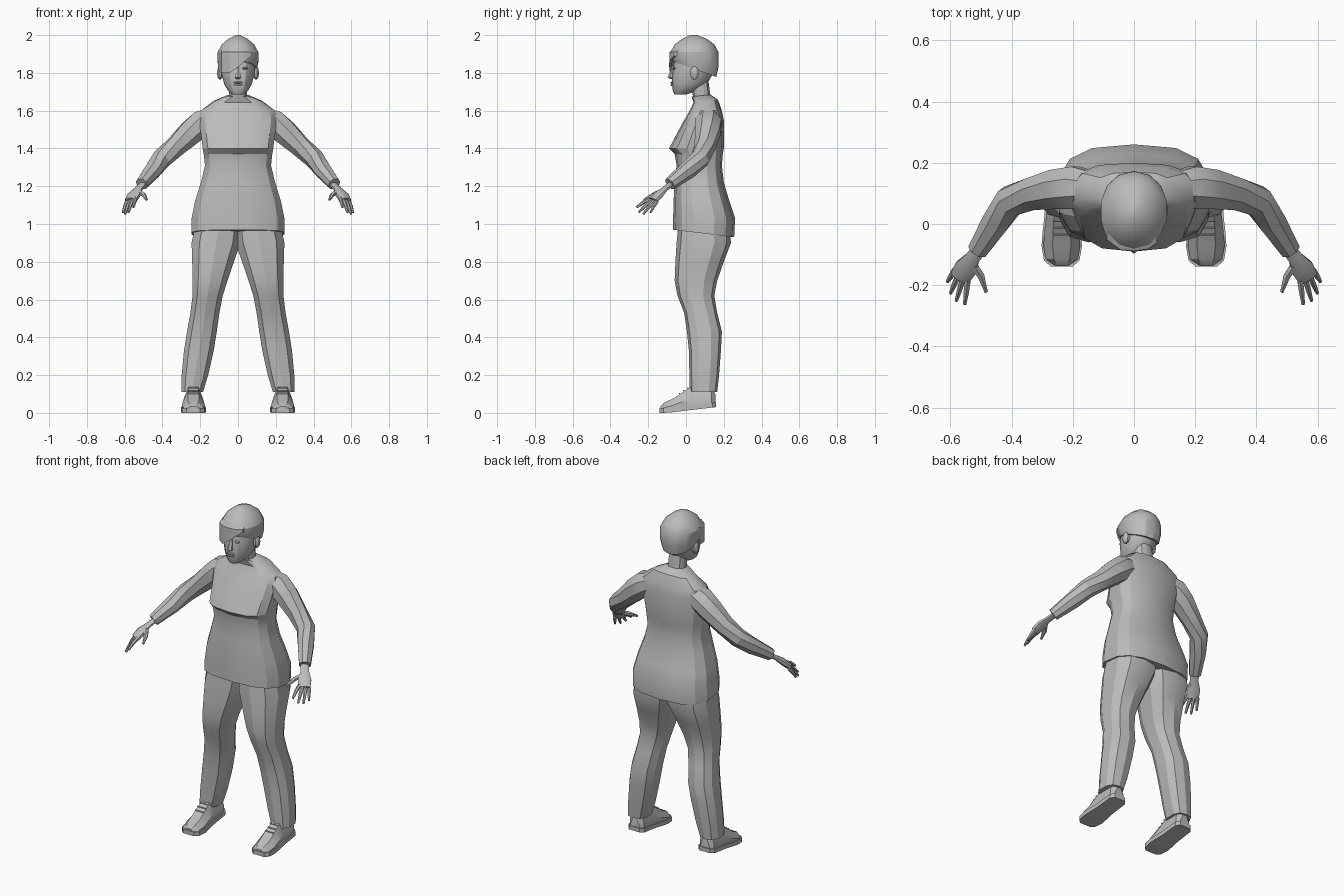
import bpy, bmesh, math
from mathutils import Vector

default_cube = bpy.data.objects.get("Cube")
if default_cube:
    bpy.data.objects.remove(default_cube, do_unlink=True)

grey = bpy.data.materials.new("plain_grey")
grey.use_nodes = True
colour = (.5, .5, .5, 1)
grey.diffuse_color = colour
grey.node_tree.nodes["Principled BSDF"].inputs["Base Color"].default_value = colour


def loft(name, rings, side=1):
    """Skin a list of equal point rings and cap both ends; side=-1 mirrors in x."""
    bm = bmesh.new()
    loops = [[bm.verts.new((x * side, y, z)) for x, y, z in ring] for ring in rings]
    for low, high in zip(loops, loops[1:]):
        for i in range(len(low)):
            bm.faces.new((low[i - 1], low[i], high[i], high[i - 1]))
    bm.faces.new(loops[0])
    bm.faces.new(loops[-1])
    bmesh.ops.recalc_face_normals(bm, faces=bm.faces)
    mesh = bpy.data.meshes.new(name)
    bm.to_mesh(mesh)
    bm.free()
    mesh.materials.append(grey)
    part = bpy.data.objects.new(name, mesh)
    bpy.context.collection.objects.link(part)
    bpy.ops.object.select_all(action="DESELECT")
    part.select_set(True)
    bpy.context.view_layer.objects.active = part
    bpy.ops.object.shade_smooth_by_angle(angle=math.radians(28))


def circle(sides):
    """Cosine and sine pairs around a full turn."""
    turns = [math.tau * (i + .5) / sides for i in range(sides)]
    return [(math.cos(turn), math.sin(turn)) for turn in turns]


def squash(value, power):
    return math.copysign(abs(value) ** power, value)


def level(height, half_width, front, back, centre=0, sides=12, power=.8, slope=0):
    """Rounded horizontal section; slope lifts it towards the back."""
    middle, depth = (front + back) / 2, (back - front) / 2
    ring = []
    for c, s in circle(sides):
        offset = depth * squash(s, power)
        ring.append((centre + half_width * squash(c, power), middle + offset,
                     height + slope * offset))
    return ring


def tube(name, stations, side=1, sides=8, flatness=1):
    """Limb through (x, y, z, radius) stations; flatness thins it vertically."""
    centres = [Vector(station[:3]) for station in stations]
    rings = []
    for i, (centre, station) in enumerate(zip(centres, stations)):
        along = centres[min(i + 1, len(centres) - 1)] - centres[max(i - 1, 0)]
        across = along.cross(Vector((0, 0, 1))).normalized()
        up = across.cross(along).normalized()
        rings.append([centre + station[3] * (across * c + up * s * flatness)
                      for c, s in circle(sides)])
    loft(name, rings, side)


def ball(name, centre, radii, side=1):
    """Small faceted ellipsoid."""
    x, y, z = centre
    width, depth, height = radii
    rings = []
    for c, s in circle(10)[:5]:
        rings.append(level(z - height * c, width * s, y - depth * s, y + depth * s,
                           x, sides=8, power=1))
    loft(name, rings, side)


# Long loose top: height, half width, front, back
shirt = [
    (.95, .25, -.07, .255), (1.03, .25, -.068, .26), (1.12, .232, -.066, .23),
    (1.22, .2, -.06, .2), (1.31, .178, -.05, .19), (1.37, .185, -.06, .195),
    (1.4, .19, -.09, .2), (1.55, .21, -.01, .2), (1.6, .2, .02, .19),
    (1.65, .13, .04, .17), (1.68, .06, .03, .13),
]
# The hem drops and the collar rises at the back
loft("shirt", [level(*row, sides=14, power=.72,
                     slope=-.12 if row[0] < 1 else .1 if row[0] > 1.6 else 0)
               for row in shirt])

# Neck and head
loft("neck", [level(1.6, .05, .05, .14), level(1.76, .05, .02, .12)])
head = [(1.685, .03, -.06, 0), (1.705, .054, -.07, .06), (1.74, .075, -.074, .11),
        (1.79, .088, -.075, .14), (1.83, .092, -.068, .15), (1.95, .08, -.05, .13)]
loft("head", [level(*row, sides=14, power=.9) for row in head])

# Short hair shell whose lower rings dip towards the nape
hair = [(1.82, .1, -.07, .16), (1.86, .11, -.083, .173), (1.91, .11, -.083, .172),
        (1.95, .088, -.06, .15), (1.98, .052, -.02, .11), (2, .012, .02, .06)]
loft("hair", [level(*row, sides=14, power=.95, slope=-4 * max(0, 1.91 - row[0]))
              for row in hair])

# Swept fringe, longest on the right: x, inner y, lower edge
fringe = [(-.107, .02, 1.81), (-.088, -.04, 1.8), (-.045, -.072, 1.8),
          (0, -.076, 1.83), (.045, -.07, 1.87), (.075, -.05, 1.89)]
loft("fringe", [[(x, y, low), (x, y - .013, low), (x, y - .012, 1.91), (x, y + .01, 1.92)]
                for x, y, low in fringe])

# Nose and lips
loft("nose", [level(height, width, tip, -.05, sides=6, power=1) for height, width, tip in
              ((1.767, .012, -.08), (1.776, .018, -.097), (1.84, .009, -.072))])
for lip, height in (("upper_lip", 1.748), ("lower_lip", 1.736)):
    ball(lip, (0, -.072, height), (.028, .011, .007))

for label, side in (("left", 1), ("right", -1)):
    # Eye and ear
    ball(f"{label}_eye", (.037, -.062, 1.825), (.017, .01, .007), side)
    ball(f"{label}_ear", (.095, .045, 1.8), (.018, .026, .036), side)

    # Sleeve from inside the shoulder to the cuff
    tube(f"{label}_sleeve", [
        (.12, .115, 1.57, .055), (.19, .118, 1.535, .075), (.25, .115, 1.485, .07),
        (.33, .1, 1.41, .057), (.405, .075, 1.345, .053), (.45, .01, 1.285, .048),
        (.51, -.085, 1.212, .035)], side)

    # Palm
    tube(f"{label}_palm", [(.5, -.075, 1.217, .025), (.528, -.112, 1.185, .026),
                           (.55, -.145, 1.155, .04), (.568, -.175, 1.124, .036)],
         side, flatness=.5)

    # Fingers fan out from the knuckle line, the middle two reaching further
    for i, finger in enumerate(("index", "middle", "ring", "little")):
        root = Vector((.543, -.185, 1.135)).lerp(Vector((.587, -.153, 1.12)), i / 3)
        tip = Vector((.553, -.262, 1.088)).lerp(Vector((.609, -.188, 1.06)), i / 3)
        tip += Vector((.01, -.015, -.02)) * math.sin(math.pi * i / 3)
        bend = (root + tip) / 2 + Vector((0, 0, .005))
        tube(f"{label}_{finger}_finger",
             [(*root, .011), (*bend, .01), (*tip, .006)], side, sides=6)
    tube(f"{label}_thumb", [(.53, -.125, 1.175, .014), (.5, -.17, 1.155, .013),
                            (.483, -.222, 1.128, .006)], side, sides=6)

    # Trouser leg: height, half width, front, back; it splays out downwards
    leg = [(.11, .06, .02, .165), (.2, .073, .018, .175), (.33, .082, .015, .185),
           (.43, .082, .005, .19), (.53, .08, -.01, .165), (.62, .083, -.045, .15),
           (.7, .096, -.06, .165), (.8, .115, -.056, .2), (.9, .135, -.05, .238),
           (1, .13, -.04, .23)]
    loft(f"{label}_trouser_leg", [level(*row, centre=.1 + .16 * (1 - row[0]), sides=10)
                                  for row in leg], side)

    # Shoe and sole from heel to toe: y, half width, top; the heel sits higher
    shoe = [(.155, .03, .1), (.135, .048, .14), (.03, .05, .14), (-.02, .056, .108),
            (-.07, .06, .075), (-.115, .052, .055), (-.135, .03, .035)]
    middle = .236
    upper_rings, sole_rings = [], []
    for y, width, top in shoe:
        ground = .012 + .12 * max(y, -.1)
        waist = (ground + top) / 2
        upper_rings.append([(middle + width * u, y, z) for u, z in
                            ((-1, ground), (1, ground), (1, waist),
                             (.5, top), (-.5, top), (-1, waist))])
        rim = width + .006
        sole_rings.append([(middle + rim * u, y * 1.03, ground + v) for u, v in
                           ((-1, 0), (1, 0), (1, .025), (-1, .025))])
    loft(f"{label}_shoe", upper_rings, side)
    loft(f"{label}_sole", sole_rings, side)

    # Shoe laces stepping down the instep
    for i in range(3):
        y, z = .01 - .022 * i, .132 - .0145 * i
        tube(f"{label}_lace_{i + 1}", [(middle + x, y, z, .004) for x in (-.028, .028)],
             side, sides=6)
